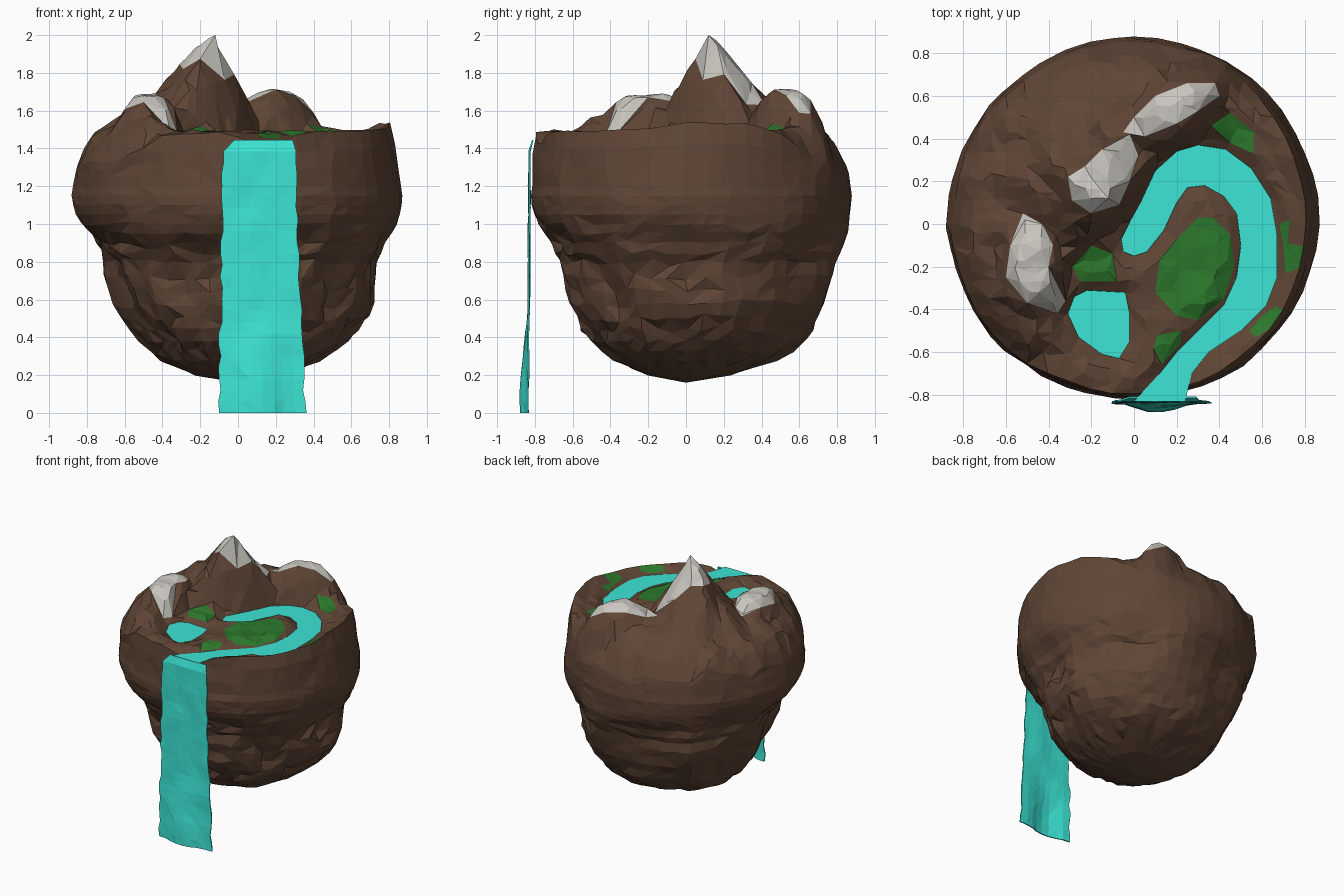
import bpy, bmesh, math, random
from mathutils import Vector, noise
from mathutils.geometry import delaunay_2d_cdt

if "Cube" in bpy.data.objects:
    bpy.data.objects.remove(bpy.data.objects["Cube"])

random.seed(4)

# outlines seen from above
RIVER = [(-.06, -.07), (-.02, .01), (.03, .1), (.1, .25), (.2, .34), (.3, .37), (.43, .35), (.55, .26), (.64, .12),
         (.67, -.05), (.67, -.25), (.62, -.38), (.5, -.5), (.35, -.6), (.27, -.7), (.24, -.83), (0, -.83),
         (.12, -.7), (.2, -.6), (.32, -.48), (.42, -.38), (.48, -.25), (.5, -.1), (.48, .05), (.42, .13),
         (.33, .18), (.25, .17), (.2, .1), (.14, -.03), (.06, -.13), (0, -.15), (-.05, -.13)]
POND = [(-.31, -.42), (-.28, -.34), (-.22, -.31), (-.04, -.32), (-.02, -.42), (-.02, -.55), (-.07, -.63),
        (-.15, -.61), (-.26, -.53)]
GRASS = [
    [(.1, -.32), (.12, -.17), (.2, -.07), (.3, .03), (.37, .03), (.45, -.05), (.47, -.2), (.42, -.35), (.3, -.45), (.2, -.43)],
    [(-.29, -.2), (-.2, -.1), (-.1, -.14), (-.08, -.27), (-.25, -.27)],
    [(.09, -.58), (.11, -.52), (.22, -.5), (.22, -.56), (.13, -.66)],
    [(.36, .46), (.45, .52), (.56, .43), (.56, .33), (.45, .38)],
    [(.68, 0), (.73, .02), (.78, -.1), (.77, -.25), (.74, -.25), (.7, -.1)],
    [(.54, -.5), (.6, -.43), (.72, -.36), (.72, -.42), (.64, -.5), (.57, -.53)]]
SNOW = [
    [(-.31, .22), (-.23, .27), (-.15, .35), (-.02, .42), (.02, .32), (-.02, .2), (-.07, .09), (-.2, .05), (-.29, .11)],
    [(-.05, .43), (0, .5), (.1, .6), (.25, .66), (.38, .66), (.4, .6), (.3, .53), (.2, .47), (.05, .41)],
    [(-.52, .05), (-.43, 0), (-.38, -.1), (-.4, -.2), (-.32, -.36), (-.36, -.42), (-.5, -.37), (-.6, -.25), (-.58, -.1)]]
BOWL = [(-.38, -.1), (-.15, .02), (-.03, .2), (.1, .38), (.35, .48), (.55, .46), (.7, .25), (.74, 0), (.71, -.33),
        (.5, -.6), (.27, -.76), (.26, -.95), (0, -.95), (-.02, -.78), (-.1, -.7), (-.28, -.62), (-.36, -.42)]


def material(name, rgb):
    m = bpy.data.materials.new(name)
    m.diffuse_color = (*rgb, 1)
    m.use_nodes = True
    m.node_tree.nodes["Principled BSDF"].inputs["Base Color"].default_value = m.diffuse_color
    return m


ROCK = material("rock", (.115, .06, .036))
GREEN = material("grass", (.025, .19, .025))
WHITE = material("snow", (.58, .56, .52))
WATER = material("water", (.045, .78, .66))


def inside(p, poly):
    hit = False
    for (ax, ay), (bx, by) in zip(poly, poly[1:] + poly[:1]):
        if (ay > p[1]) != (by > p[1]) and p[0] < ax + (p[1] - ay) * (bx - ax) / (by - ay):
            hit = not hit
    return hit


def dist(p, poly):
    best = 9
    for (ax, ay), (bx, by) in zip(poly, poly[1:] + poly[:1]):
        dx, dy = bx - ax, by - ay
        t = max(0, min(1, ((p[0] - ax) * dx + (p[1] - ay) * dy) / (dx * dx + dy * dy)))
        best = min(best, math.hypot(p[0] - ax - t * dx, p[1] - ay - t * dy))
    return best


def smooth(t):
    t = max(0, min(1, t))
    return t * t * (3 - 2 * t)


def wall(x, y):  # 1 on the steep front-right, 0 on the domed back-left
    return smooth((math.cos(math.atan2(y, x) + math.radians(42)) + .25) / .7)


def height(x, y):
    p, r = (x, y), math.hypot(x, y)
    n = noise.noise(Vector((x * 7, y * 7, 3)))
    for pool in (RIVER, POND):
        if inside(p, pool) and dist(p, pool) > .004:
            return 1.425
    shore = min(dist(p, RIVER), dist(p, POND))
    z = 1.442 + min(.045, shore * .7) + .02 * n * min(1, shore * 15)
    if not inside(p, BOWL):
        dome = 1.1 + .54 * math.sqrt(max(0, 1 - (r / .885) ** 4)) + .015 * n
        w = wall(x, y)
        notch = .045 * smooth(1 - math.hypot(x - .45, y + .65) / .35)
        rim = dome * (1 - w) + (1.49 + .05 * max(0, x) - notch) * w + .045 * n
        t = smooth(dist(p, BOWL) / .09)
        z = z * (1 - t) + rim * t
    # tall central peak, then the two lower humps
    dx, dy = x + .12, y - .12
    u, v = -.74 * dx + .67 * dy, .67 * dx + .74 * dy
    d = math.hypot(u * (.92 if u > 0 else 4.5), v * (1.65 if v > 0 else 1.35))
    a = 2.03 - math.hypot(d, .03) + .09 * n * min(1, 5 * math.hypot(u, v))
    e = ((x + .47) / .17) ** 2 + ((y + .2) / .27) ** 2
    b = 1.69 - .17 * e ** 1.7 + .03 * n
    dx, dy = x - .18, y - .53
    e = ((.88 * dx + .47 * dy) / .26) ** 2 + ((-.47 * dx + .88 * dy) / .16) ** 2
    c = 1.72 - .17 * e ** 1.3 + .03 * n
    return max(z, a, b, c) if shore > .03 else z


def finish(name, bm, mats):
    me = bpy.data.meshes.new(name)
    bm.to_mesh(me)
    bm.free()
    for m in mats:
        me.materials.append(m)
    ob = bpy.data.objects.new(name, me)
    bpy.context.collection.objects.link(ob)
    return ob


# island top: triangulation that follows the patch outlines
SEG = 48
rim = []
for i in range(SEG):
    t = math.tau * i / SEG
    c, s = math.cos(t), math.sin(t)
    r = .85 - .045 * wall(c, s) + .01 * min(s, 0) + .012 * noise.noise(Vector((c * 3, s * 3, 8)))
    rim.append((r * c, r * s))
pts, edges = list(rim), [(i, (i + 1) % SEG) for i in range(SEG)]
outlines = [RIVER, POND] + GRASS + SNOW
for poly in outlines:
    base, n = len(pts), len(poly)
    pts += poly
    edges += [(base + i, base + (i + 1) % n) for i in range(n)
              if math.hypot(*poly[i]) < .78 and math.hypot(*poly[(i + 1) % n]) < .78]
pts = [p if math.hypot(*p) < .78 or i < SEG else (p[0] * .92, p[1] * .92) for i, p in enumerate(pts)]
pts.append((-.12, .12))
STEP = .055
for i in range(-16, 17):
    for j in range(-16, 17):
        p = ((i + random.uniform(-.35, .35)) * STEP, (j + random.uniform(-.35, .35)) * STEP)
        if inside(p, rim) and dist(p, rim) > .03 and min(dist(p, o) for o in outlines) > .02:
            pts.append(p)
co, _, tris, *_ = delaunay_2d_cdt([Vector(p) for p in pts], edges, [], 1, 1e-5)

bm = bmesh.new()
top = [bm.verts.new((p.x, p.y, height(p.x, p.y))) for p in co]
for t in tris:
    f = bm.faces.new([top[i] for i in t])
    mid = f.calc_center_median()
    if any(inside(mid, g) for g in GRASS):
        f.material_index = 1
    elif any(inside(mid, s) for s in SNOW):
        f.material_index = 2

# island sides: lumpy rings down to the rounded bottom
SIDE = [(1.2, .866), (1.1, .868), (1.0, .83), (.9, .755), (.8, .70), (.65, .665), (.5, .61), (.38, .535), (.28, .42),
        (.2, .23)]
profile = []
for (z0, r0), (z1, r1) in zip(SIDE, SIDE[1:]):
    profile += [(z0, r0), ((z0 + z1) / 2, (r0 + r1) / 2 + .006)]
profile.append(SIDE[-1])
rings = [[bm.verts.new((x, y, height(x, y))) for x, y in rim]]
for k in (-2, -1, *range(len(profile))):
    ring = []
    for i, (x, y) in enumerate(rim):
        r_top = math.hypot(x, y)
        z, r = profile[max(k, 0)]
        a = math.atan2(y, x) + random.uniform(-.03, .03) * smooth(r * 2 - .6)
        c, s = math.cos(a), math.sin(a)
        low = smooth((1.12 - z) / .3) * smooth((z - .15) / .2)
        r += (.05 * min(s, 0) + .08 * max(s, 0) * low + .025 * c * low) * min(1, r * 2)
        if k < 0:
            f = (k + 3) / 3
            z, r = rings[0][i].co.z * (1 - f) + z * f, r_top + (r - r_top) * f ** .7
        # slanted folds cut under the bulge, strongest on the front half
        q = Vector((c * 2.4, s * 2.4, z * 3 + c))
        fold = max(0, 1 - abs(noise.noise(q * 1.3)) * 6) * .05 * (.6 - .4 * s)
        lump = (noise.noise(q) * .07 + .01 - fold) * (.25 + .75 * low) * min(1, r * 1.6)
        z += .25 * lump + random.uniform(-.015, .015) * (k >= 0) * low
        ring.append(bm.verts.new(((r + lump) * c, (r + lump) * s, z)))
    rings.append(ring)
for a, b in zip(rings, rings[1:]):
    for i in range(SEG):
        j = (i + 1) % SEG
        if random.random() < .5:
            bm.faces.new((a[i], b[i], b[j]))
            bm.faces.new((a[i], b[j], a[j]))
        else:
            bm.faces.new((a[i], b[i], a[j]))
            bm.faces.new((a[j], b[i], b[j]))
tip = bm.verts.new((0, 0, .16))
for i in range(SEG):
    bm.faces.new((rings[-1][i], tip, rings[-1][(i + 1) % SEG]))
bmesh.ops.remove_doubles(bm, verts=bm.verts[:], dist=.001)
bmesh.ops.recalc_face_normals(bm, faces=bm.faces[:])
finish("island", bm, [ROCK, GREEN, WHITE])

# flat water surfaces
for name, poly in (("river", RIVER), ("pond", POND)):
    bm = bmesh.new()
    f = bm.faces.new([bm.verts.new((x, y, 1.45)) for x, y in poly])
    f.normal_update()
    if f.normal.z < 0:
        f.normal_flip()
    bmesh.ops.triangulate(bm, faces=bm.faces[:])
    finish(name, bm, [WATER])

# waterfall: rippled sheet hanging over the front edge
bm = bmesh.new()
COLS, ROWS = 8, 24
grid = []
for j in range(ROWS + 1):
    f = j / ROWS
    z = 1.445 * (1 - f)
    left, right = -.08 - .02 * f + (.06 if j == 0 else 0), .30 + .055 * f - (.01 if j == 0 else 0)
    row = []
    for i in range(COLS + 1):
        g = i / COLS
        x = left + (right - left) * g + random.uniform(-.009, .009) * (j > 0)
        n = noise.noise(Vector((x * 8, z * 6, 1)))
        y = -.832 - .008 * f + .008 * n - .04 * smooth((f - .6) / .3) * math.sin(math.pi * min(1, g * 1.1)) ** 2
        if j == 0:
            y = -.815
        row.append(bm.verts.new((x, y, z)))
    grid.append(row)
for a, b in zip(grid, grid[1:]):
    for i in range(COLS):
        bm.faces.new((a[i], b[i], b[i + 1]))
        bm.faces.new((a[i], b[i + 1], a[i + 1]))
fall = finish("waterfall", bm, [WATER])
mod = fall.modifiers.new("thickness", 'SOLIDIFY')
mod.thickness = .008
